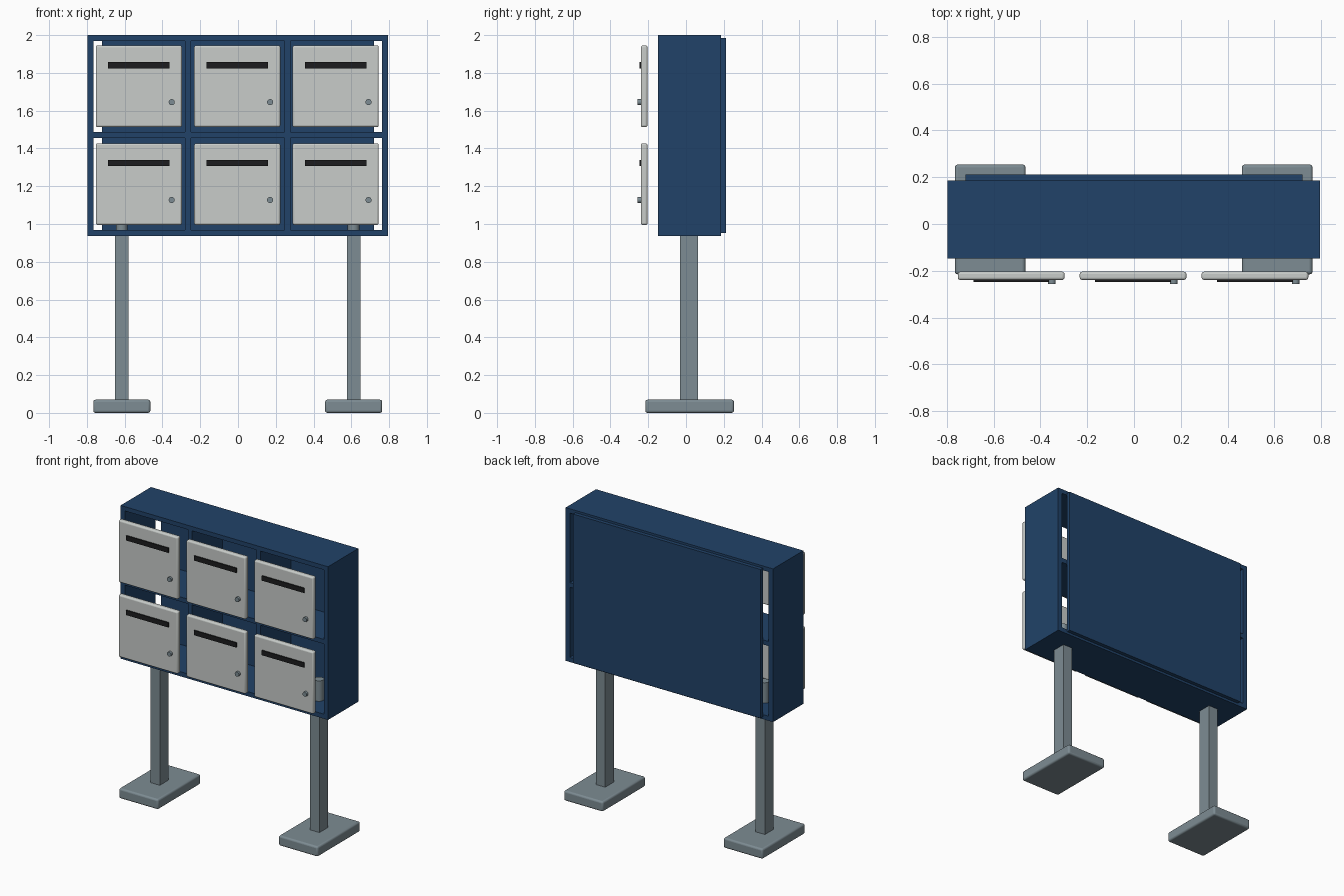
import bpy, math

if "Cube" in bpy.data.objects:
    bpy.data.objects.remove(bpy.data.objects["Cube"])


def material(name, rgb):
    m = bpy.data.materials.new(name)
    m.diffuse_color = (*rgb, 1)
    m.use_nodes = True
    m.node_tree.nodes["Principled BSDF"].inputs["Base Color"].default_value = m.diffuse_color
    return m


NAVY = material("navy blue", (0.015, 0.055, 0.14))
STEEL = material("steel grey", (0.205, 0.262, 0.292))
PALE = material("pale grey", (0.578, 0.604, 0.585))
BLACK = material("black", (0.012, 0.012, 0.013))


def box(name, x, y, z, mat, bevel=0.0):
    """Box from (min, max) ranges on each axis, with optional rounded edges."""
    ranges = (x, y, z)
    bpy.ops.mesh.primitive_cube_add(size=1, location=[(a + b) / 2 for a, b in ranges])
    o = bpy.context.object
    o.name = name
    o.scale = [b - a for a, b in ranges]
    bpy.ops.object.transform_apply(location=False, rotation=False, scale=True)
    o.data.materials.append(mat)
    if bevel:
        m = o.modifiers.new("rounded edges", 'BEVEL')
        m.width, m.segments = bevel, 3
        bpy.ops.object.shade_smooth_by_angle(angle=math.radians(35))
    return o


def cylinder(name, loc, r, depth, mat, rot=(0, 0, 0)):
    bpy.ops.mesh.primitive_cylinder_add(vertices=24, radius=r, depth=depth,
                                        location=loc, rotation=rot)
    o = bpy.context.object
    o.name = name
    o.data.materials.append(mat)
    bpy.ops.object.shade_smooth_by_angle(angle=math.radians(35))
    return o


# Cabinet shell
DEPTH = (-0.148, 0.185)
box("cabinet_top", (-0.798, 0.795), DEPTH, (1.97, 2.0), NAVY)
box("cabinet_floor", (-0.798, 0.795), DEPTH, (0.936, 0.968), NAVY)
box("cabinet_left_side", (-0.798, -0.765), DEPTH, (0.968, 1.97), NAVY)
box("cabinet_right_side", (0.763, 0.795), DEPTH, (0.968, 1.97), NAVY)
box("cabinet_back", (-0.72, 0.72), (0.185, 0.211), (0.952, 1.985), NAVY)

# Shelf and upright dividers
box("shelf", (-0.765, 0.763), DEPTH, (1.455, 1.487), NAVY)
for x in (-0.265, 0.261):
    for z in ((0.968, 1.455), (1.487, 1.97)):
        box("divider", (x - 0.016, x + 0.016), DEPTH, z, NAVY)

# Doors, each with a letter slot and a lock
for cx in (-0.525, -0.004, 0.517):
    for z0 in (0.995, 1.513):
        box("door", (cx - 0.228, cx + 0.228), (-0.239, -0.204), (z0, z0 + 0.432), PALE, 0.01)
        box("letter_slot", (cx - 0.162, cx + 0.162), (-0.247, -0.23),
            (z0 + 0.311, z0 + 0.344), BLACK)
        cylinder("lock", (cx + 0.174, -0.243, z0 + 0.132), 0.016, 0.026, STEEL,
                 (math.pi / 2, 0, 0))

# Legs: foot plate, square post and round peg inside the cabinet
for cx in (-0.615, 0.612):
    box("foot_plate", (cx - 0.151, cx + 0.151), (-0.215, 0.254), (0.0, 0.07), STEEL, 0.012)
    box("post", (cx - 0.036, cx + 0.036), (-0.031, 0.064), (0.065, 0.94), STEEL)
    cylinder("post_peg", (cx, 0.016, 1.02), 0.031, 0.18, STEEL)
